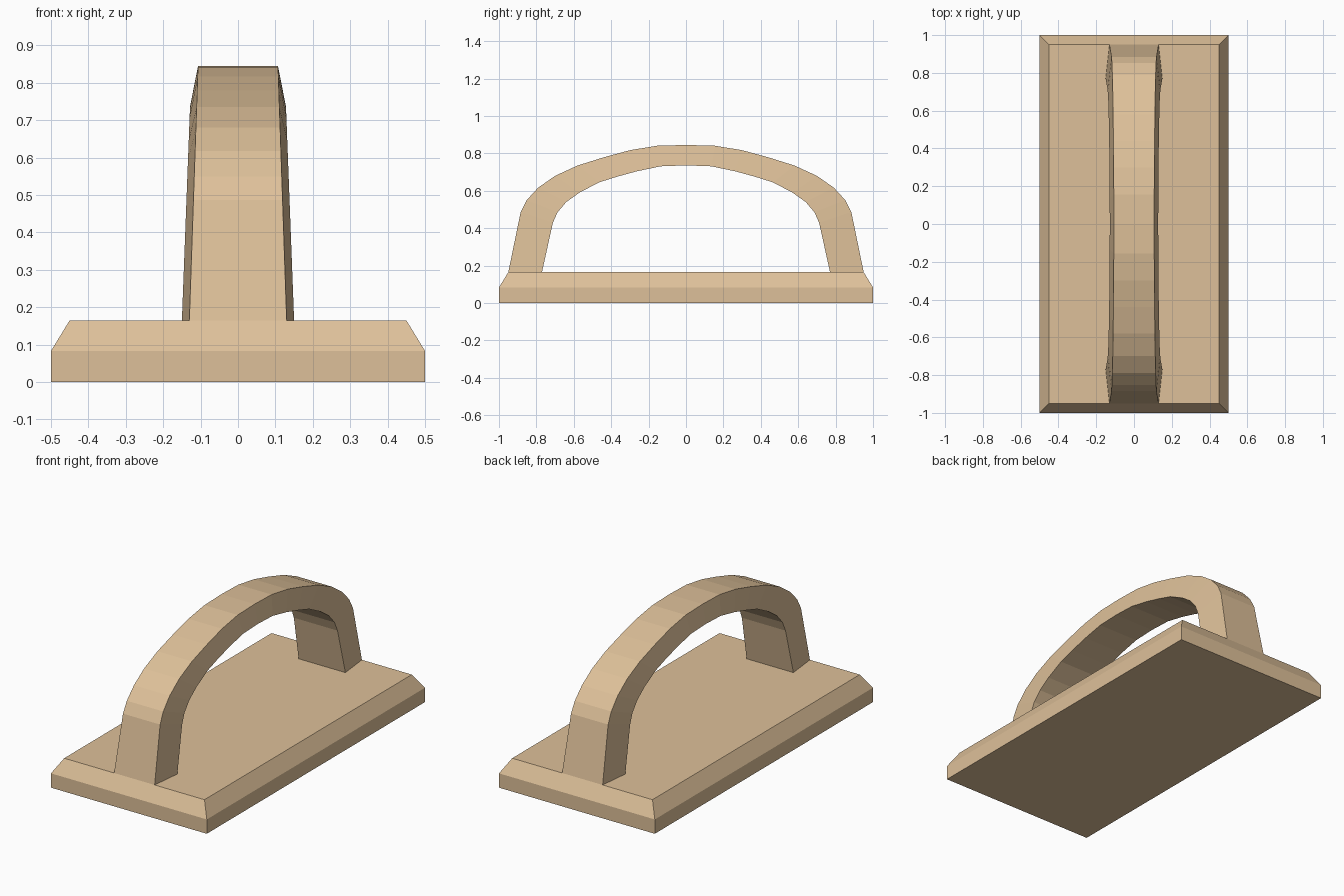
import bpy, bmesh

if "Cube" in bpy.data.objects:
    bpy.data.objects.remove(bpy.data.objects["Cube"])

wood = bpy.data.materials.new("light_wood")
wood.diffuse_color = (0.73, 0.53, 0.32, 1)
wood.use_nodes = True
wood.node_tree.nodes["Principled BSDF"].inputs["Base Color"].default_value = wood.diffuse_color


def loft(name, rings, closed=False):
    """Join equal-length vertex rings with quads and cap both ends."""
    bm = bmesh.new()
    loops = [[bm.verts.new(p) for p in ring] for ring in rings]
    n = len(loops[0])
    for a, b in zip(loops, loops[1:]):
        for i in range(n):
            j = (i + 1) % n
            bm.faces.new((a[i], a[j], b[j], b[i]))
    bm.faces.new(loops[0])
    bm.faces.new(loops[-1])
    bmesh.ops.recalc_face_normals(bm, faces=bm.faces)
    mesh = bpy.data.meshes.new(name)
    bm.to_mesh(mesh)
    bm.free()
    mesh.materials.append(wood)
    obj = bpy.data.objects.new(name, mesh)
    bpy.context.collection.objects.link(obj)
    return obj


# Base plate with chamfered upper edge
def rect(x, y, z):
    return [(-x, -y, z), (x, -y, z), (x, y, z), (-x, y, z)]


loft("base_plate", [rect(0.5, 1, 0), rect(0.5, 1, 0.083), rect(0.45, 0.95, 0.165)])

# Arched handle: half profiles (y, z) from foot to crown, mirrored in y
outer = [(0.95, 0.165), (0.884, 0.487), (0.852, 0.55), (0.79, 0.617), (0.70, 0.68),
         (0.58, 0.735), (0.44, 0.779), (0.30, 0.817), (0.155, 0.841), (0, 0.845)]
inner = [(0.77, 0.165), (0.712, 0.428), (0.687, 0.485), (0.64, 0.54), (0.57, 0.59),
         (0.465, 0.645), (0.37, 0.675), (0.26, 0.705), (0.135, 0.731), (0, 0.736)]


def section(o, i, s):
    # trapezoid section, slimmer on the outside and toward the crown
    wo = 0.13 - 0.034 * (o[1] - 0.165)
    wi = 0.15 - 0.038 * (i[1] - 0.165)
    return [(-wo, s * o[0], o[1]), (wo, s * o[0], o[1]),
            (wi, s * i[0], i[1]), (-wi, s * i[0], i[1])]


pairs = list(zip(outer, inner))
rings = [section(o, i, -1) for o, i in pairs]
rings += [section(o, i, 1) for o, i in reversed(pairs[:-1])]
loft("handle", rings)
